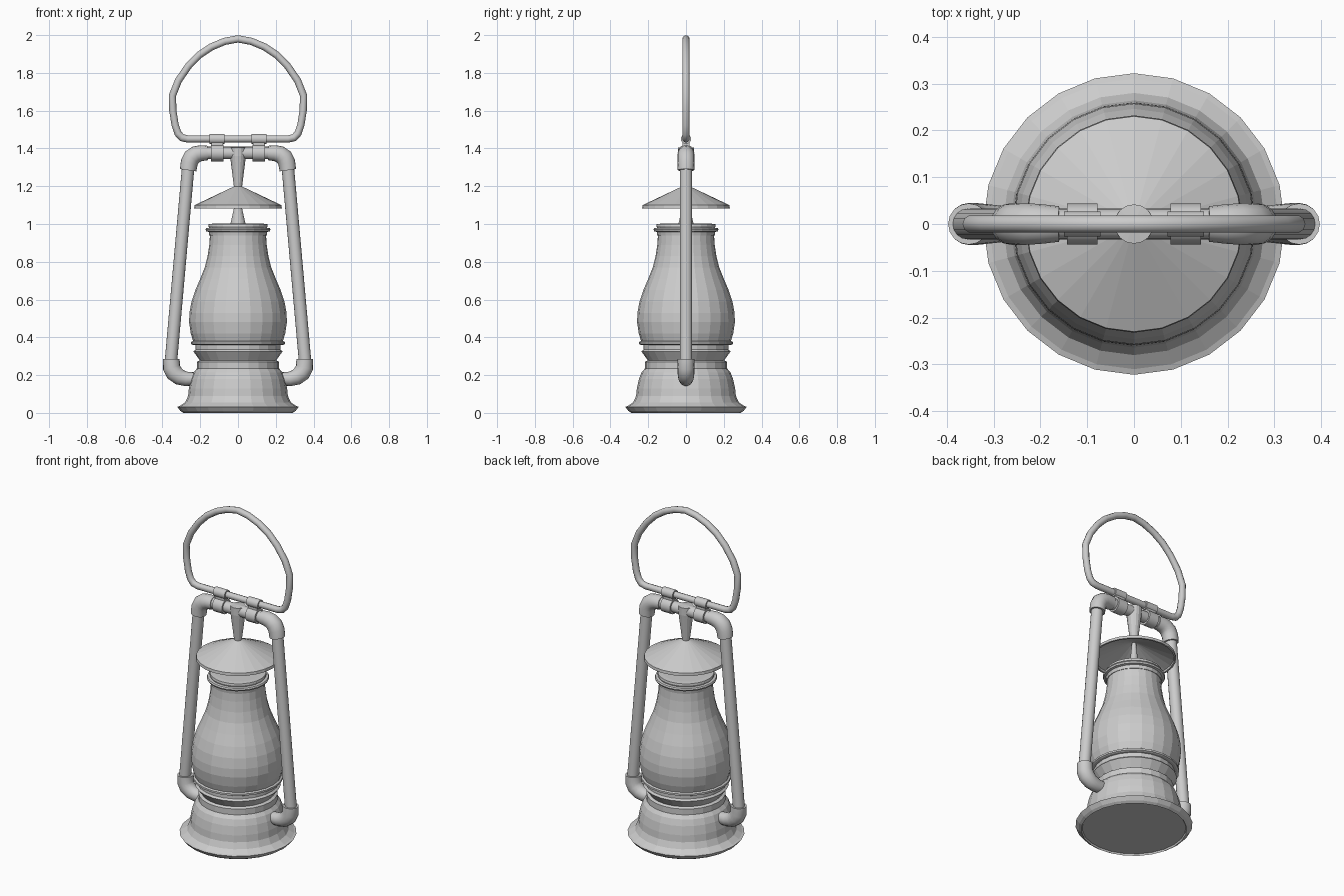
import bpy, bmesh, math
from mathutils import Vector

if "Cube" in bpy.data.objects:
    bpy.data.objects.remove(bpy.data.objects["Cube"])

SIDES = 24


def finish(bm, name, mirror=False, smooth=None):
    bmesh.ops.recalc_face_normals(bm, faces=bm.faces)
    me = bpy.data.meshes.new(name)
    bm.to_mesh(me)
    bm.free()
    ob = bpy.data.objects.new(name, me)
    bpy.context.collection.objects.link(ob)
    if mirror:
        ob.modifiers.new("Mirror", 'MIRROR')
    if smooth:
        bpy.ops.object.select_all(action='DESELECT')
        ob.select_set(True)
        bpy.context.view_layer.objects.active = ob
        bpy.ops.object.shade_smooth_by_angle(angle=math.radians(smooth))
    return ob


def lathe(name, profile, sides=SIDES):
    """Revolve (radius, z) points around the z axis; points run end to end on the axis."""
    bm = bmesh.new()
    verts = [bm.verts.new((r, 0, z)) for r, z in profile]
    edges = [bm.edges.new(p) for p in zip(verts, verts[1:])]
    bmesh.ops.spin(bm, geom=verts + edges, cent=(0, 0, 0), axis=(0, 0, 1),
                   angle=math.tau, steps=sides, use_duplicate=False)
    bmesh.ops.remove_doubles(bm, verts=bm.verts, dist=0.0005)
    return finish(bm, name)


def pipe(name, path, radii, closed=False, mirror=False, sides=16):
    """Sweep a circle along (x, z) points with mitred corners."""
    bm = bmesh.new()
    pts = [Vector((x, 0, z)) for x, z in path]
    n = len(pts)
    if not isinstance(radii, (list, tuple)):
        radii = [radii] * n
    rings = []
    for i, p in enumerate(pts):
        a = pts[i - 1] if (i or closed) else p
        b = pts[(i + 1) % n] if (i < n - 1 or closed) else p
        d1, d2 = (p - a).normalized(), (b - p).normalized()
        t = (d1 + d2).normalized()
        side = Vector((t.z, 0, -t.x))
        stretch = 1 / max(0.5, max(t.dot(d1), t.dot(d2)))
        rings.append([bm.verts.new(p + radii[i] * (
            side * math.cos(k * math.tau / sides) * stretch
            + Vector((0, math.sin(k * math.tau / sides), 0)))) for k in range(sides)])
    pairs = list(zip(rings, rings[1:])) + ([(rings[-1], rings[0])] if closed else [])
    for r1, r2 in pairs:
        for k in range(sides):
            j = (k + 1) % sides
            bm.faces.new((r1[k], r1[j], r2[j], r2[k]))
    if not closed:
        bm.faces.new(rings[0])
        bm.faces.new(rings[-1])
    return finish(bm, name, mirror, 40)


# Fuel tank base with flared foot and collar
lathe("base", [(0, 0.01), (0.285, 0.01), (0.29, 0), (0.305, 0.01), (0.322, 0.032),
               (0.31, 0.036), (0.28, 0.055), (0.264, 0.09), (0.26, 0.13), (0.249, 0.18),
               (0.235, 0.215), (0.215, 0.238), (0, 0.238)])
lathe("tank_collar", [(0, 0.235), (0.218, 0.235), (0.218, 0.27), (0.205, 0.277), (0, 0.277)])

# Burner waist and the ring that holds the glass
lathe("burner", [(0, 0.27), (0.2, 0.275), (0.207, 0.285), (0.236, 0.325), (0.225, 0.335),
                 (0.225, 0.36), (0, 0.36)])
lathe("glass_seat_ring", [(0, 0.36), (0.24, 0.36), (0.248, 0.364), (0.248, 0.375),
                          (0.24, 0.38), (0, 0.38)])

# Bulbous glass
lathe("glass", [(0, 0.375), (0.236, 0.375), (0.25, 0.42), (0.259, 0.48), (0.257, 0.53),
                (0.246, 0.59), (0.226, 0.65), (0.2, 0.71), (0.176, 0.77), (0.161, 0.83),
                (0.152, 0.89), (0.148, 0.95), (0, 0.95)])

# Glass top collar and lid
lathe("glass_top_collar", [(0, 0.938), (0.152, 0.938), (0.155, 0.958), (0.168, 0.961),
                           (0.172, 0.97), (0.168, 0.978), (0.153, 0.98), (0.157, 0.99),
                           (0.155, 1.0), (0.13, 1.002), (0, 1.002)])

# Chimney stem, rain cap and support funnel
lathe("chimney_stem", [(0, 1.0), (0.04, 1.0), (0.02, 1.09), (0.012, 1.18), (0, 1.18)])
lathe("rain_cap", [(0, 1.205), (0.012, 1.203), (0.23, 1.1), (0.232, 1.083), (0.222, 1.083),
                   (0.22, 1.095), (0, 1.19)])
lathe("support_funnel", [(0, 1.185), (0.02, 1.185), (0.042, 1.36), (0.042, 1.405), (0, 1.41)], 16)

# Side frame tubes and crossbar
pipe("side_tube", [(0.357, 0.25), (0.262, 1.32)], 0.033, mirror=True)
pipe("crossbar", [(-0.19, 1.376), (0.19, 1.376)], 0.033)

# Elbow joints
pipe("lower_elbow", [(0.235, 0.18), (0.275, 0.18), (0.31, 0.19), (0.338, 0.212),
                     (0.352, 0.24), (0.353, 0.285)],
     [0.035, 0.038, 0.042, 0.045, 0.045, 0.044], mirror=True)
pipe("upper_elbow", [(0.264, 1.285), (0.258, 1.325), (0.245, 1.352), (0.222, 1.369),
                     (0.195, 1.375), (0.16, 1.376)],
     [0.044, 0.045, 0.045, 0.044, 0.042, 0.038], mirror=True)

# Clips joining the handle to the crossbar
pipe("clip_lower_band", [(0.078, 1.376), (0.143, 1.376)], 0.044, mirror=True)
pipe("clip_upper_band", [(0.072, 1.45), (0.15, 1.45)], 0.027, mirror=True)
bm = bmesh.new()
bmesh.ops.create_cube(bm, size=1)
bmesh.ops.scale(bm, vec=(0.062, 0.036, 0.06), verts=bm.verts)
bmesh.ops.translate(bm, vec=(0.11, 0, 1.415), verts=bm.verts)
finish(bm, "clip_neck", mirror=True)

# Carrying handle: closed wire loop
half = [(0.07, 1.967), (0.14, 1.938), (0.205, 1.895), (0.262, 1.837), (0.315, 1.76),
        (0.347, 1.68), (0.345, 1.6), (0.333, 1.525), (0.318, 1.48), (0.297, 1.457), (0.265, 1.45)]
loop = [(0, 1.98)] + half + [(-x, z) for x, z in reversed(half)]
pipe("handle", loop, 0.019, closed=True, sides=10)
